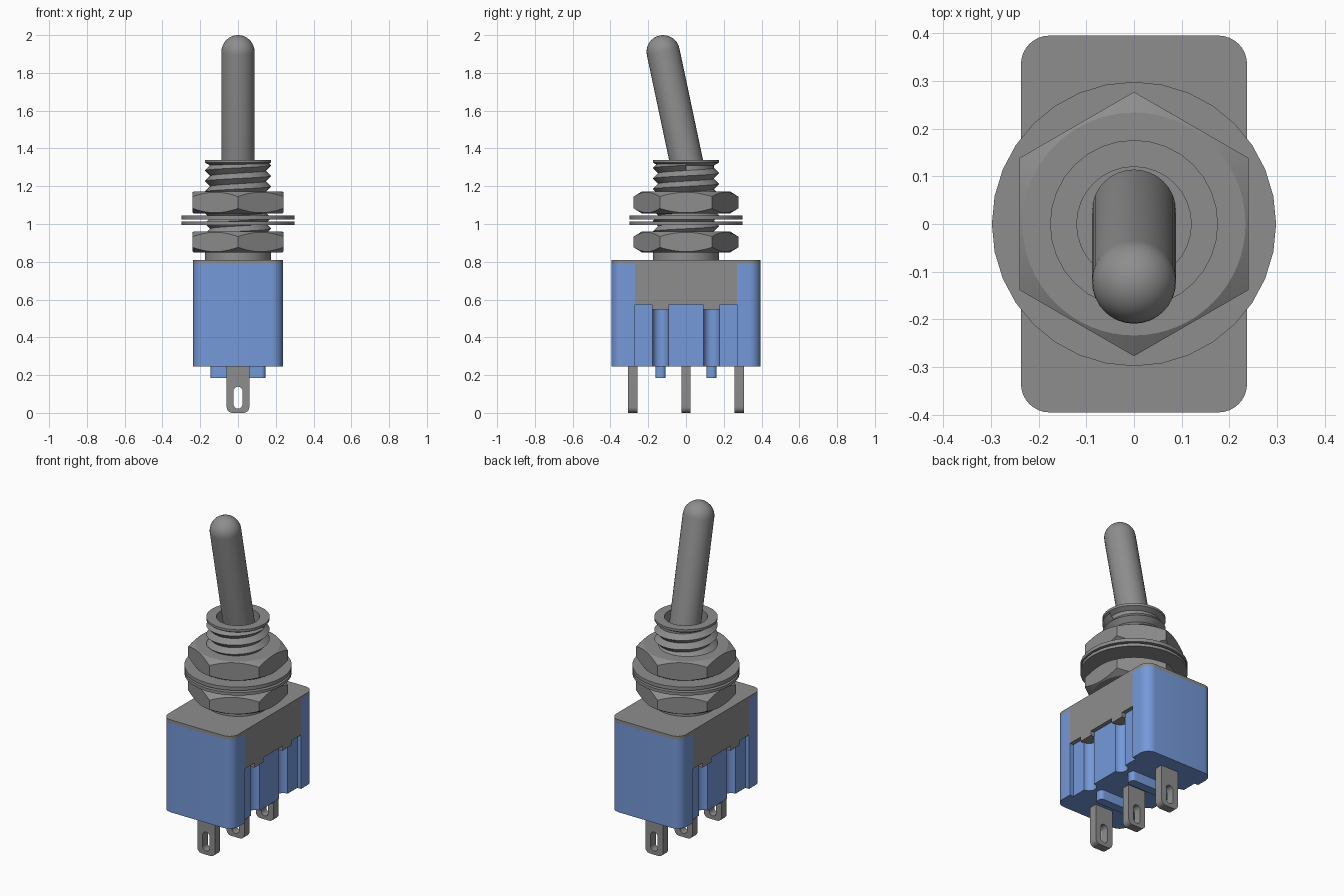
import bpy, bmesh
from math import sin, cos, pi, radians, atan2
from mathutils import Matrix, Vector

cube = bpy.data.objects.get("Cube")
if cube:
    bpy.data.objects.remove(cube)


def material(name, rgb):
    m = bpy.data.materials.new(name)
    m.use_nodes = True
    m.diffuse_color = (*rgb, 1)
    m.node_tree.nodes["Principled BSDF"].inputs["Base Color"].default_value = (*rgb, 1)
    return m


METAL = material("grey metal", (0.27, 0.27, 0.27))
BLUE = material("blue plastic", (0.18, 0.32, 0.70))


def finish(name, bm, mat, matrix=None, smooth=True):
    bmesh.ops.recalc_face_normals(bm, faces=bm.faces)
    if matrix:
        bm.transform(matrix)
    mesh = bpy.data.meshes.new(name)
    bm.to_mesh(mesh)
    bm.free()
    mesh.materials.append(mat)
    ob = bpy.data.objects.new(name, mesh)
    bpy.context.collection.objects.link(ob)
    if smooth:
        bpy.ops.object.select_all(action="DESELECT")
        ob.select_set(True)
        bpy.context.view_layer.objects.active = ob
        bpy.ops.object.shade_smooth_by_angle(angle=radians(30))
    return ob


def prism(name, loops, z0, z1, mat, matrix=None):
    """Extrude an outline, with optional holes, from z0 to z1."""
    bm = bmesh.new()
    edges = []
    for loop in loops:
        vs = [bm.verts.new((x, y, z0)) for x, y in loop]
        edges += [bm.edges.new((vs[i - 1], vs[i])) for i in range(len(vs))]
    if len(loops) == 1:
        bm.faces.new(vs)
    else:
        bmesh.ops.triangle_fill(bm, edges=edges, use_beauty=True)
    ext = bmesh.ops.extrude_face_region(bm, geom=bm.faces[:])
    top = [g for g in ext["geom"] if isinstance(g, bmesh.types.BMVert)]
    bmesh.ops.translate(bm, verts=top, vec=(0, 0, z1 - z0))
    # extrusion keeps the first cap, so the solid is closed
    return finish(name, bm, mat, matrix)


def lathe(name, profile, mat, matrix=None, steps=32, closed=False):
    """Spin a radius/height profile about z."""
    bm = bmesh.new()
    vs = [bm.verts.new((r, 0, z)) for r, z in profile]
    es = [bm.edges.new(p) for p in zip(vs, vs[1:])]
    if closed:
        es.append(bm.edges.new((vs[-1], vs[0])))
    bmesh.ops.spin(bm, geom=vs + es, cent=(0, 0, 0), axis=(0, 0, 1),
                   angle=2 * pi, steps=steps)
    bmesh.ops.remove_doubles(bm, verts=bm.verts, dist=0.0001)
    return finish(name, bm, mat, matrix)


def arc(cx, cy, r, a0, a1, n=8):
    return [(cx + r * cos(radians(a0 + (a1 - a0) * i / n)),
             cy + r * sin(radians(a0 + (a1 - a0) * i / n))) for i in range(n + 1)]


def rounded(hx, hy, r):
    return (arc(hx - r, hy - r, r, 0, 90) + arc(r - hx, hy - r, r, 90, 180)
            + arc(r - hx, r - hy, r, 180, 270) + arc(hx - r, r - hy, r, 270, 360))


# Blue case with recessed sides and concave grooves
X, Y = 0.237, 0.395
side = 0.212
quarter = ([(side, 0.09)] + arc(side, 0.135, 0.042, 270, 90, 10) + [(side, 0.18)]
           + [(side, 0.27), (X, 0.27)] + arc(X - 0.06, Y - 0.06, 0.06, 0, 90))
half = quarter + [(-x, y) for x, y in reversed(quarter)]
outline = half + [(x, -y) for x, y in reversed(half)]
prism("case", [outline], 0.245, 0.79, BLUE)

# Metal cover plate and its two side flaps
prism("cover_plate", [rounded(X, Y, 0.06)], 0.79, 0.81, METAL)
edge = [(0.09, 0.575), (0.09, 0.547), (0.18, 0.547), (0.18, 0.575), (0.27, 0.575), (0.27, 0.8)]
flap = edge + [(-y, z) for y, z in reversed(edge)]
yz = Matrix(((0, 0, 1, 0), (1, 0, 0, 0), (0, 1, 0, 0), (0, 0, 0, 1)))
for label, x0, x1 in (("left", 0.15, X), ("right", -X, -0.15)):
    prism(label + "_cover_flap", [flap], x0, x1, METAL, yz)

# Feet bars under the case
for label, y in (("front", -0.135), ("back", 0.135)):
    prism(label + "_foot_bar", [rounded(0.145, 0.027, 0.02)], 0.185, 0.26, BLUE,
          Matrix.Translation((0, y, 0)))

# Solder terminals with slots
xz = Matrix(((1, 0, 0, 0), (0, 0, 1, 0), (0, 1, 0, 0), (0, 0, 0, 1)))
blade = ([(0.06, 0.26), (-0.06, 0.26)] + arc(-0.03, 0.03, 0.03, 180, 270, 5)
         + arc(0.03, 0.03, 0.03, 270, 360, 5))
slot = arc(0, 0.115, 0.024, 0, 180) + arc(0, 0.046, 0.024, 180, 360)
for label, y in (("front", -0.283), ("middle", 0), ("back", 0.283)):
    prism(label + "_terminal", [blade, slot], y - 0.025, y + 0.025, METAL, xz)

# Bushing: collar, core, rim and open mouth
R, ROOT = 0.176, 0.148
lathe("bushing", [(0, 0.8), (R, 0.8), (R, 0.85), (ROOT, 0.865), (ROOT, 1.31),
                  (R, 1.326), (R, 1.34), (0.12, 1.34), (0.12, 1.2), (0, 1.2)], METAL)

# Helical thread
N, PITCH, TURNS = 32, 0.056, 8
bm = bmesh.new()
root, crest = [], []
for k in range(N * (TURNS + 1) + 1):
    a, z = 2 * pi * k / N, 0.835 + PITCH * k / N
    root.append(bm.verts.new((ROOT * cos(a), ROOT * sin(a), z)))
    crest.append(bm.verts.new((R * cos(a), R * sin(a), z + PITCH / 2)))
for k in range(N * TURNS):
    bm.faces.new((root[k], root[k + 1], crest[k + 1], crest[k]))
    bm.faces.new((crest[k], crest[k + 1], root[k + 1 + N], root[k + N]))
bmesh.ops.delete(bm, geom=[v for v in bm.verts if not v.link_faces], context="VERTS")
for v in bm.verts:
    v.co.z = min(v.co.z, 1.33)
finish("thread", bm, METAL)


# Hex nuts with chamfered corners
def nut(name, z0, z1):
    hexagon = [(0.277 * cos(pi / 6 + i * pi / 3), 0.277 * sin(pi / 6 + i * pi / 3))
               for i in range(6)]
    ob = prism(name, [hexagon], z0, z1, METAL)
    c, w = 0.232, 0.065
    cutter = lathe(name + "_chamfer_cutter",
                   [(0, z0 - 0.001), (c, z0 - 0.001), (c + w, z0 + w * 0.6),
                    (c + w, z1 - w * 0.6), (c, z1 + 0.001), (0, z1 + 0.001)],
                   METAL, steps=64)
    mod = ob.modifiers.new("chamfer", "BOOLEAN")
    mod.operation, mod.object, mod.solver = "INTERSECT", cutter, "EXACT"
    bpy.ops.object.select_all(action="DESELECT")
    ob.select_set(True)
    bpy.context.view_layer.objects.active = ob
    bpy.ops.object.modifier_apply(modifier=mod.name)
    bpy.data.objects.remove(cutter)
    bpy.ops.object.shade_smooth_by_angle(angle=radians(20))


nut("lower_nut", 0.85, 0.96)
nut("upper_nut", 1.056, 1.172)

# Washers
for label, z0, z1 in (("lower", 0.995, 1.013), ("upper", 1.025, 1.046)):
    lathe(label + "_washer", [(0.165, z0), (0.298, z0), (0.298, z1), (0.165, z1)],
          METAL, closed=True)

# Tilted lever with a round tip
tip = Vector((0, -0.121, 1.912))
r = 0.088
length = 0.72
tilt = Matrix.Translation(tip) @ Matrix.Rotation(atan2(0.121, 0.572), 4, "X")
lathe("lever", [(0, -length), (r, -length)] + arc(0, 0, r, 0, 90), METAL, tilt)
